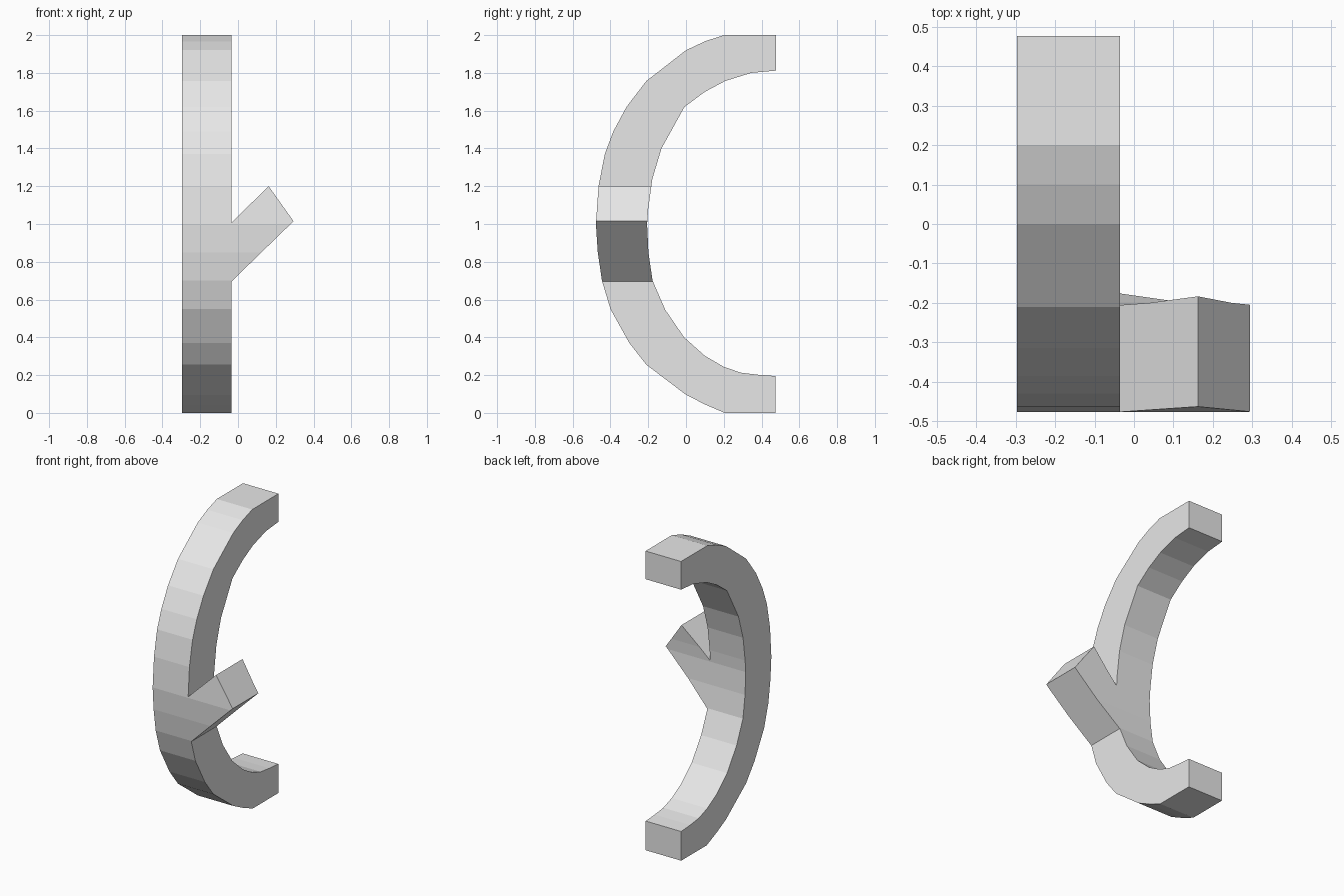
import bpy
import bmesh
from mathutils import Vector

cube = bpy.data.objects.get("Cube")
if cube:
    bpy.data.objects.remove(cube, do_unlink=True)

grey = bpy.data.materials.new("light_grey")
grey.use_nodes = True
grey.diffuse_color = (0.8, 0.8, 0.8, 1)
grey.node_tree.nodes["Principled BSDF"].inputs["Base Color"].default_value = (0.8, 0.8, 0.8, 1)


def prism(name, points, sweep):
    """Sweep a flat outline into a solid."""
    bm = bmesh.new()
    face = bm.faces.new([bm.verts.new(p) for p in points])
    swept = bmesh.ops.extrude_face_region(bm, geom=[face])
    moved = [v for v in swept["geom"] if isinstance(v, bmesh.types.BMVert)]
    bmesh.ops.translate(bm, verts=moved, vec=Vector(sweep))
    bmesh.ops.recalc_face_normals(bm, faces=bm.faces)
    mesh = bpy.data.meshes.new(name)
    bm.to_mesh(mesh)
    bm.free()
    mesh.materials.append(grey)
    obj = bpy.data.objects.new(name, mesh)
    bpy.context.collection.objects.link(obj)
    return obj


# Side outline of the curved band (y, z): outer edge upward, inner edge downward
outer = [(.475, 0), (.205, 0), (.1, .045), (0, .096), (-.21, .255), (-.3, .37),
         (-.4, .55), (-.445, .7), (-.467, .85), (-.477, 1), (-.463, 1.2),
         (-.43, 1.37), (-.385, 1.49), (-.315, 1.62), (-.21, 1.757),
         (0, 1.92), (.1, 1.967), (.2, 2), (.477, 2)]
inner = [(.477, 1.812), (.345, 1.8), (.207, 1.757), (.1, 1.7), (-.008, 1.62),
         (-.13, 1.4), (-.178, 1.24), (-.2, 1.08), (-.206, 1), (-.199, .85),
         (-.177, .7), (-.11, .546), (-.01, .4), (.1, .302), (.2, .244),
         (.29, .213), (.38, .202), (.475, .195)]
band = prism("forked_curved_band", [(-.297, y, z) for y, z in outer + inner], (.7, 0, 0))

# Front outline (x, z): upright strip with a short slanted branch
front = [(-.5, -.1), (-.035, -.1), (-.035, .695), (.294, 1.015),
         (.162, 1.2), (-.035, 1.007), (-.035, 2.1), (-.5, 2.1)]
cutter = prism("front_outline_cutter", [(x, -.7, z) for x, z in front], (0, 1.4, 0))
cutter.hide_render = True

# Keep only the part of the band inside the front outline
trim = band.modifiers.new("trim", "BOOLEAN")
trim.operation = "INTERSECT"
trim.solver = "EXACT"
trim.object = cutter
bpy.context.view_layer.objects.active = band
bpy.ops.object.modifier_apply(modifier=trim.name)
bpy.data.objects.remove(cutter, do_unlink=True)
